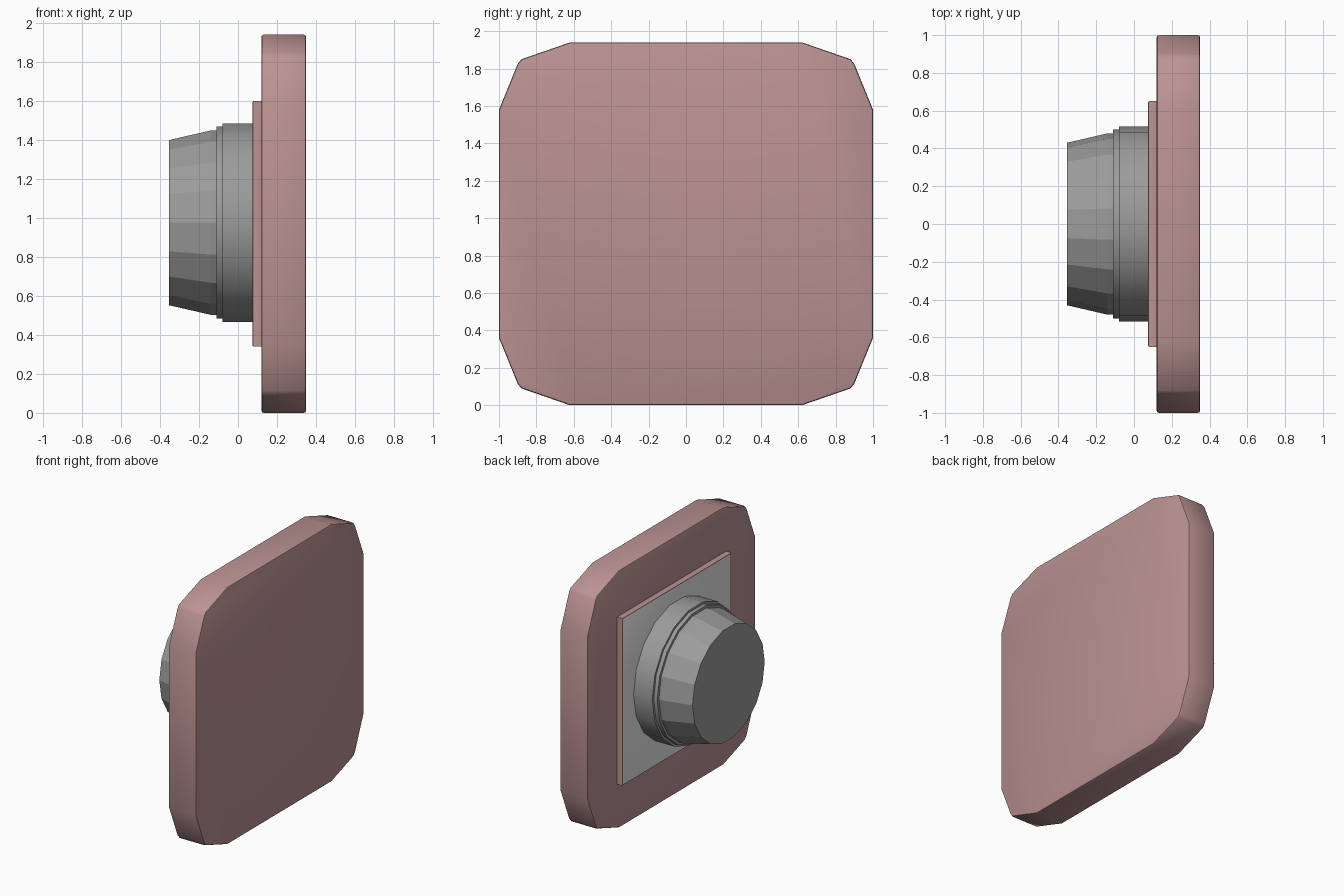
import bpy, bmesh, math
from mathutils import Matrix

cube = bpy.data.objects.get("Cube")
if cube:
    bpy.data.objects.remove(cube, do_unlink=True)

MID_Z = 0.97


def material(name, rgb):
    m = bpy.data.materials.new(name)
    m.use_nodes = True
    m.diffuse_color = (*rgb, 1)
    m.node_tree.nodes["Principled BSDF"].inputs["Base Color"].default_value = (*rgb, 1)
    return m


pink = material("dusty pink", (0.50, 0.29, 0.29))
grey = material("mid grey", (0.33, 0.33, 0.33))
pale = material("pale grey", (0.80, 0.80, 0.80))


def finish(bm, name, mats, smooth=True):
    bmesh.ops.recalc_face_normals(bm, faces=bm.faces)
    mesh = bpy.data.meshes.new(name)
    bm.to_mesh(mesh)
    bm.free()
    ob = bpy.data.objects.new(name, mesh)
    bpy.context.collection.objects.link(ob)
    for m in mats:
        mesh.materials.append(m)
    if smooth:
        bpy.ops.object.select_all(action='DESELECT')
        ob.select_set(True)
        bpy.context.view_layer.objects.active = ob
        bpy.ops.object.shade_smooth_by_angle(angle=math.radians(32))
    return ob


def slab(name, outline, x0, x1, rim, mats):
    """Extrude a y-z outline along x, with softened rims on both faces."""
    bm = bmesh.new()
    face = bm.faces.new([bm.verts.new((x0, y, z + MID_Z)) for y, z in outline])
    ext = bmesh.ops.extrude_face_region(bm, geom=[face])
    moved = [v for v in ext["geom"] if isinstance(v, bmesh.types.BMVert)]
    bmesh.ops.translate(bm, verts=moved, vec=(x1 - x0, 0, 0))
    bmesh.ops.recalc_face_normals(bm, faces=bm.faces)
    rims = [e for e in bm.edges if abs(e.verts[0].co.x - e.verts[1].co.x) < 1e-5]
    bmesh.ops.bevel(bm, geom=rims, offset=rim, segments=2, profile=0.5, affect='EDGES')
    if len(mats) > 1:
        # The flat face towards -x takes the second colour
        bm.normal_update()
        for f in bm.faces:
            f.material_index = int(f.normal.x < -0.95)
    return finish(bm, name, mats)


def turned(name, profile, mat, smooth):
    """Closed turned solid around the x axis from (x, radius) pairs."""
    bm = bmesh.new()
    sides = 18
    rings = []
    for x, r in profile:
        angles = [math.tau * i / sides for i in range(sides)]
        rings.append([bm.verts.new((x, r * math.cos(a), r * math.sin(a))) for a in angles])
    for a, b in zip(rings, rings[1:]):
        for i in range(sides):
            j = (i + 1) % sides
            bm.faces.new((a[i], a[j], b[j], b[i]))
    bm.faces.new(rings[0])
    bm.faces.new(rings[-1])
    bm.transform(Matrix.Translation((0, 0, MID_Z + 0.006)))
    return finish(bm, name, [mat], smooth)


# Large plate with two-step corners, mirrored from one quarter
quarter = [(1.0, 0.61), (0.90, 0.855), (0.88, 0.88), (0.62, 0.97)]
half = quarter + [(-y, z) for y, z in reversed(quarter)]
slab("main_plate", half + [(-y, -z) for y, z in half], 0.12, 0.35, 0.012, [pink])

# Raised square panel with a pale face
square = [(0.65, 0.63), (-0.65, 0.63), (-0.65, -0.63), (0.65, -0.63)]
slab("mounting_panel", square, 0.075, 0.125, 0.006, [pink, pale])

# Stepped knob: wide collar, narrow ring, faceted tapered cap
turned("knob_collar", [(0.08, 0.517), (-0.08, 0.517)], grey, True)
turned("knob_ring", [(-0.075, 0.50), (-0.11, 0.50)], grey, True)
turned("knob_cap", [(-0.10, 0.48), (-0.14, 0.48), (-0.355, 0.43)], grey, False)
